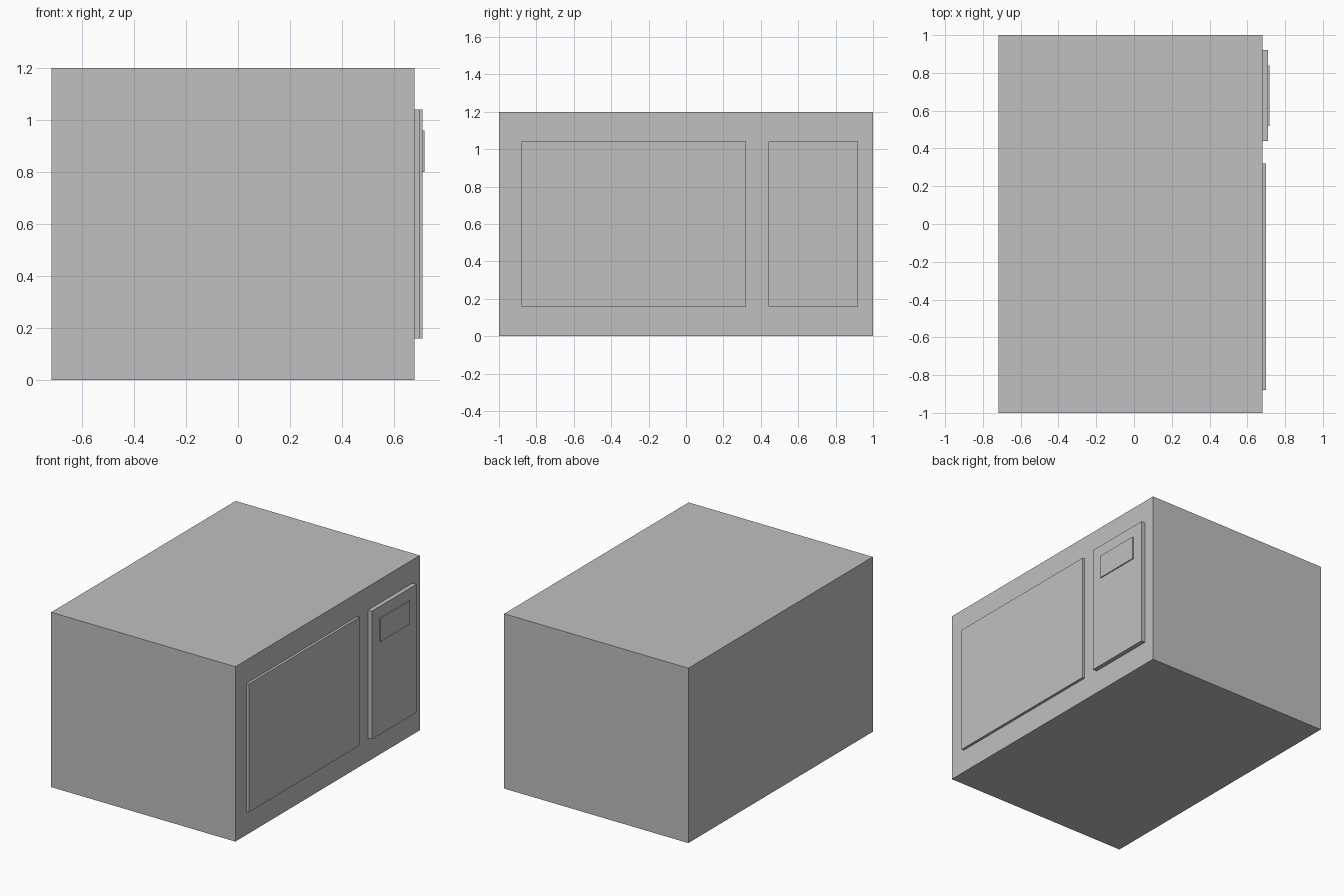
import bpy

default = bpy.data.objects.get("Cube")
if default:
    bpy.data.objects.remove(default, do_unlink=True)

# Single flat grey
GREY = (0.527, 0.527, 0.527, 1.0)
grey = bpy.data.materials.new("light grey")
grey.use_nodes = True
grey.diffuse_color = GREY
grey.node_tree.nodes["Principled BSDF"].inputs["Base Color"].default_value = GREY


def box(name, x, y, z):
    """Box spanning the given (min, max) range on each axis."""
    spans = (x, y, z)
    bpy.ops.mesh.primitive_cube_add(size=1, location=[(a + b) / 2 for a, b in spans])
    obj = bpy.context.object
    obj.name = obj.data.name = name
    obj.scale = [b - a for a, b in spans]
    bpy.ops.object.transform_apply(location=False, rotation=False, scale=True)
    obj.data.materials.append(grey)
    return obj


FACE = 0.68             # side of the casing that carries the door
PANEL_FACE = FACE + 0.03
OPENING = (0.16, 1.04)  # shared height range of door and control panel

# Casing
box("casing", (-0.718, FACE), (-1, 1), (0, 1.2))
# Door
box("door", (FACE, FACE + 0.018), (-0.88, 0.32), OPENING)
# Control panel and its display
box("control_panel", (FACE, PANEL_FACE), (0.44, 0.92), OPENING)
box("display", (PANEL_FACE, PANEL_FACE + 0.007), (0.52, 0.84), (0.8, 0.96))
